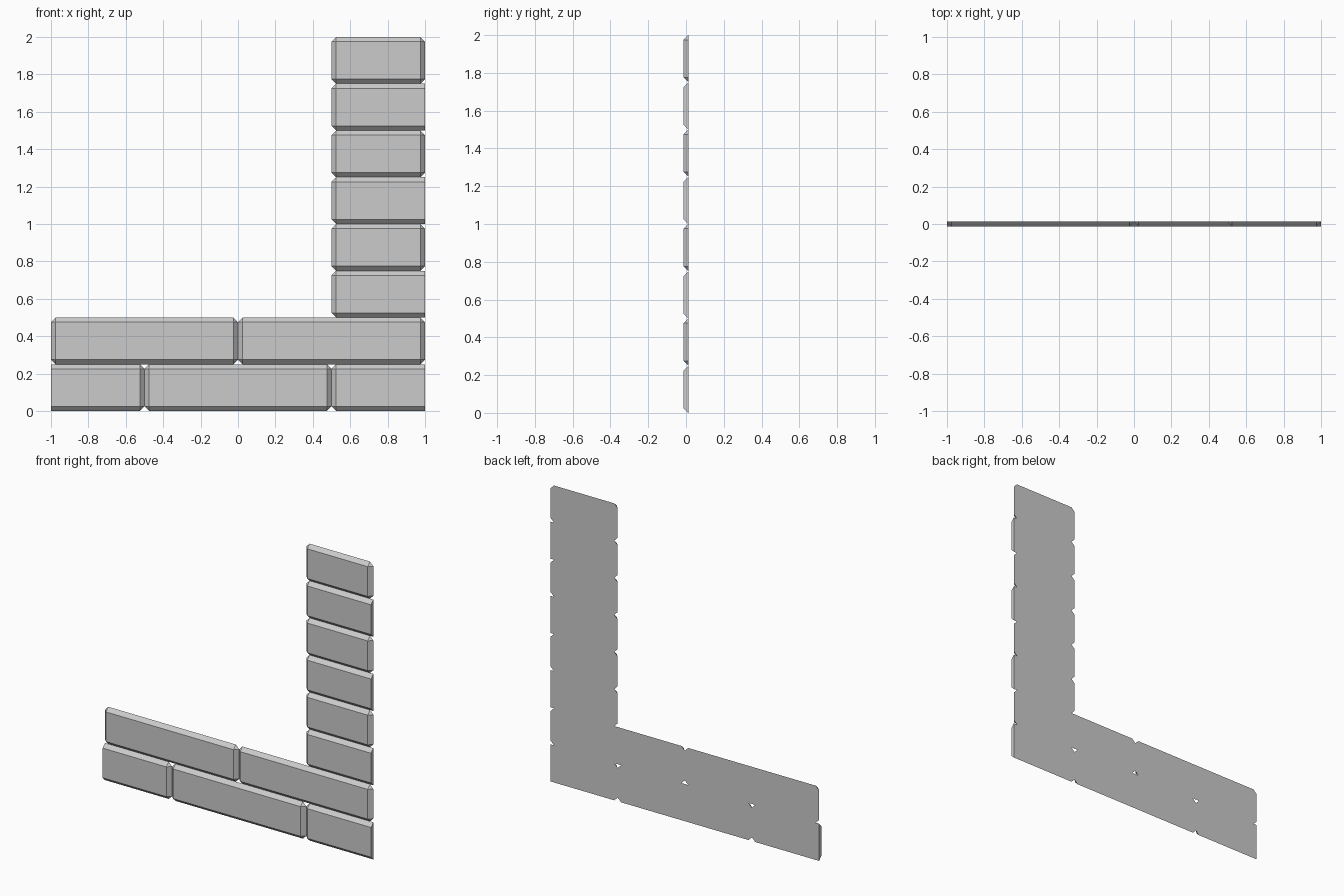
import bpy, bmesh
from mathutils import Matrix, Vector

if "Cube" in bpy.data.objects:
    bpy.data.objects.remove(bpy.data.objects["Cube"])

BEVEL = 0.025      # chamfer width, equal to wall thickness
HEIGHT = 0.25      # course height
LENGTH = 1.0       # full brick length


def cut(bm, point, normal):
    """Slice off everything beyond the plane and cap the opening."""
    bmesh.ops.bisect_plane(bm, geom=bm.verts[:] + bm.edges[:] + bm.faces[:], dist=1e-5,
                           plane_co=point, plane_no=normal, clear_outer=True)
    rim = [e for e in bm.edges if e.is_boundary]
    if rim:
        bmesh.ops.edgeloop_fill(bm, edges=rim)


def brick(name, x_start, z_start, x_min, x_max):
    """Chamfered brick, cut flush at the back and at the wall ends."""
    depth = 0.15
    bm = bmesh.new()
    centre = Vector((x_start + LENGTH / 2, -BEVEL / 2 + depth / 2, z_start + HEIGHT / 2))
    bmesh.ops.create_cube(bm, size=1, matrix=Matrix.Translation(centre)
                          @ Matrix.Diagonal((LENGTH, depth, HEIGHT, 1)))
    # Narrow brick to the wall start where it ends in a chamfer of its own
    bmesh.ops.bevel(bm, geom=bm.edges[:], offset=BEVEL, segments=1, affect='EDGES')
    cut(bm, (0, BEVEL / 2, 0), (0, 1, 0))
    if x_start < x_min - 1e-4:
        cut(bm, (x_min, 0, 0), (-1, 0, 0))
    if x_start + LENGTH > x_max + 1e-4:
        cut(bm, (x_max, 0, 0), (1, 0, 0))
    bmesh.ops.recalc_face_normals(bm, faces=bm.faces[:])
    mesh = bpy.data.meshes.new(name)
    bm.to_mesh(mesh)
    bm.free()
    bpy.context.collection.objects.link(bpy.data.objects.new(name, mesh))


# Low wall: two courses in running bond
for i, x in enumerate((-1.5, -0.5, 0.5)):
    brick(f"bottom_course_brick_{i + 1}", x, 0, -1, 1)
for i, x in enumerate((-1, 0)):
    brick(f"second_course_brick_{i + 1}", x, HEIGHT, -1, 1)

# Pillar: half bricks, alternately cut flush at the right or chamfered at both ends
for row in range(2, 8):
    LENGTH = 0.5 if row % 2 else 1.0
    brick(f"pillar_brick_{row - 1}", 0.5, row * HEIGHT, -1, 1)
